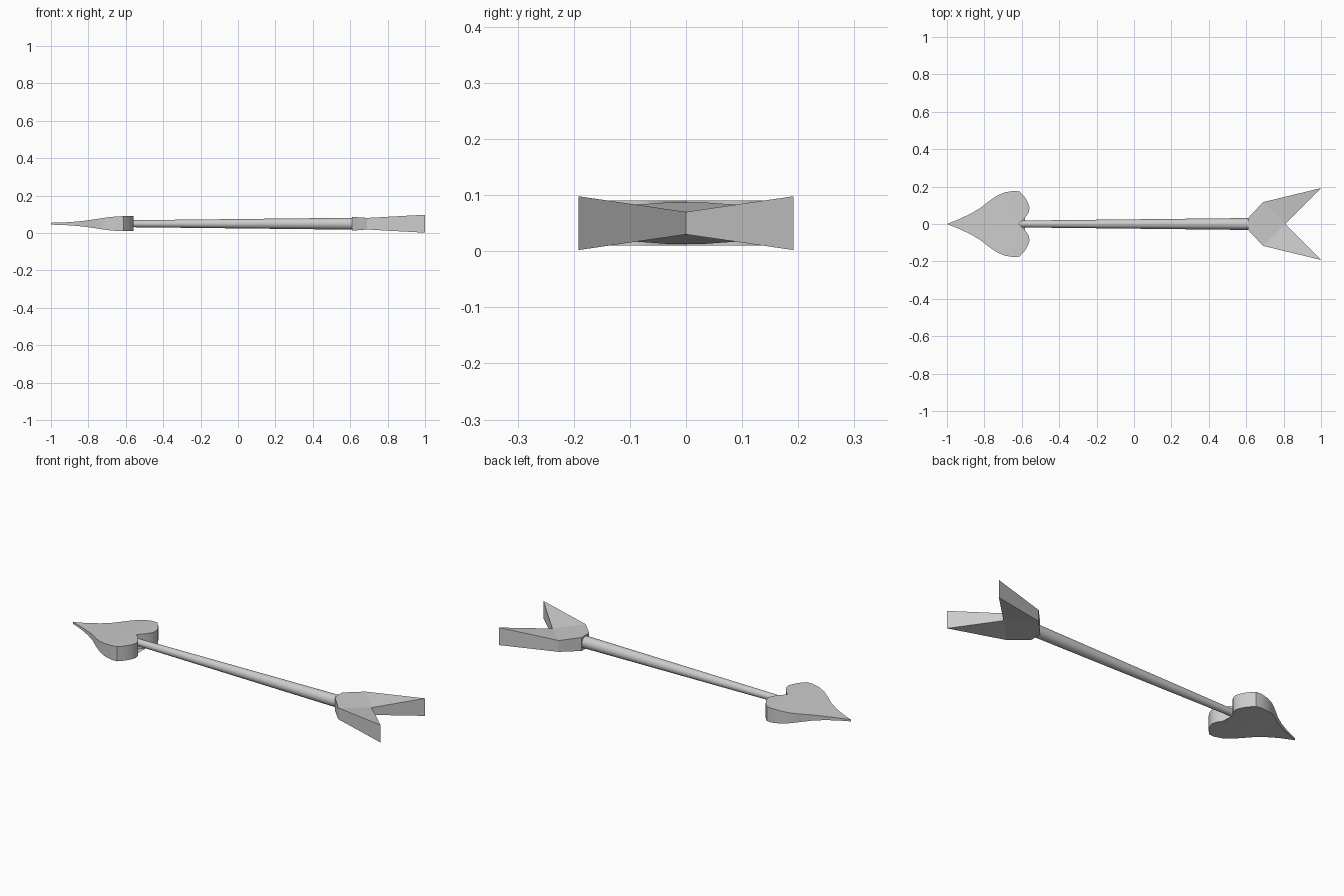
import bpy, bmesh, math

if "Cube" in bpy.data.objects:
    bpy.data.objects.remove(bpy.data.objects["Cube"])

ZC = 0.05  # height of the arrow's mid plane


def slab(name, outline, caps):
    """Closed slab: outline of (x, y, half thickness), caps as index lists."""
    bm = bmesh.new()
    top = [bm.verts.new((x, y, ZC + h)) for x, y, h in outline]
    bot = [bm.verts.new((x, y, ZC - h)) for x, y, h in outline]
    n = len(outline)
    for i in range(n):
        j = (i + 1) % n
        bm.faces.new((top[i], top[j], bot[j], bot[i]))
    for cap in caps:
        bm.faces.new([top[i] for i in cap])
        bm.faces.new([bot[i] for i in reversed(cap)])
    bmesh.ops.triangulate(bm, faces=[f for f in bm.faces if len(f.verts) > 4])
    bmesh.ops.recalc_face_normals(bm, faces=bm.faces)
    mesh = bpy.data.meshes.new(name)
    bm.to_mesh(mesh)
    bm.free()
    obj = bpy.data.objects.new(name, mesh)
    bpy.context.collection.objects.link(obj)
    return obj


def smooth(obj, angle):
    bpy.ops.object.select_all(action='DESELECT')
    bpy.context.view_layer.objects.active = obj
    obj.select_set(True)
    bpy.ops.object.shade_smooth_by_angle(angle=math.radians(angle))


# Heart-shaped point: tip, one side, notch, then the mirrored side
side = [(-0.93, 0.028, 0.007), (-0.87, 0.057, 0.011), (-0.82, 0.087, 0.016),
        (-0.77, 0.126, 0.023), (-0.73, 0.153, 0.029), (-0.69, 0.169, 0.035),
        (-0.645, 0.177, 0.039), (-0.612, 0.174, 0.040), (-0.585, 0.145, 0.040),
        (-0.567, 0.115, 0.040), (-0.558, 0.088, 0.040), (-0.563, 0.062, 0.040),
        (-0.582, 0.034, 0.040)]
outline = [(-1, 0, 0.005)] + side + [(-0.615, 0, 0.040)]
outline += [(x, -y, h) for x, y, h in reversed(side)]
n = len(outline)
k = 7  # the last rung of the sloping part
caps = [(0, 1, n - 1)]
caps += [(i, i + 1, n - i - 1, n - i) for i in range(1, k)]
caps.append(list(range(k, n - k + 1)))
smooth(slab("heart_point", outline, caps), 35)

# Forked tail fletching
half = [(0.61, 0.032, 0.037), (0.69, 0.117, 0.031), (1.0, 0.192, 0.048)]
tail = [(0.61, 0, 0.037)] + half + [(0.81, 0, 0.020)]
tail += [(x, -y, h) for x, y, h in reversed(half)]
slab("tail_fletching", tail,
     [(0, 1, 2), (0, 2, 4), (2, 3, 4), (0, 4, 6), (4, 5, 6), (0, 6, 7)])

# Tapered round shaft
bpy.ops.mesh.primitive_cone_add(vertices=24, radius1=0.018, radius2=0.032,
                                depth=1.25, location=(0, 0, ZC),
                                rotation=(0, math.pi / 2, 0))
shaft = bpy.context.object
shaft.name = "shaft"
smooth(shaft, 35)
